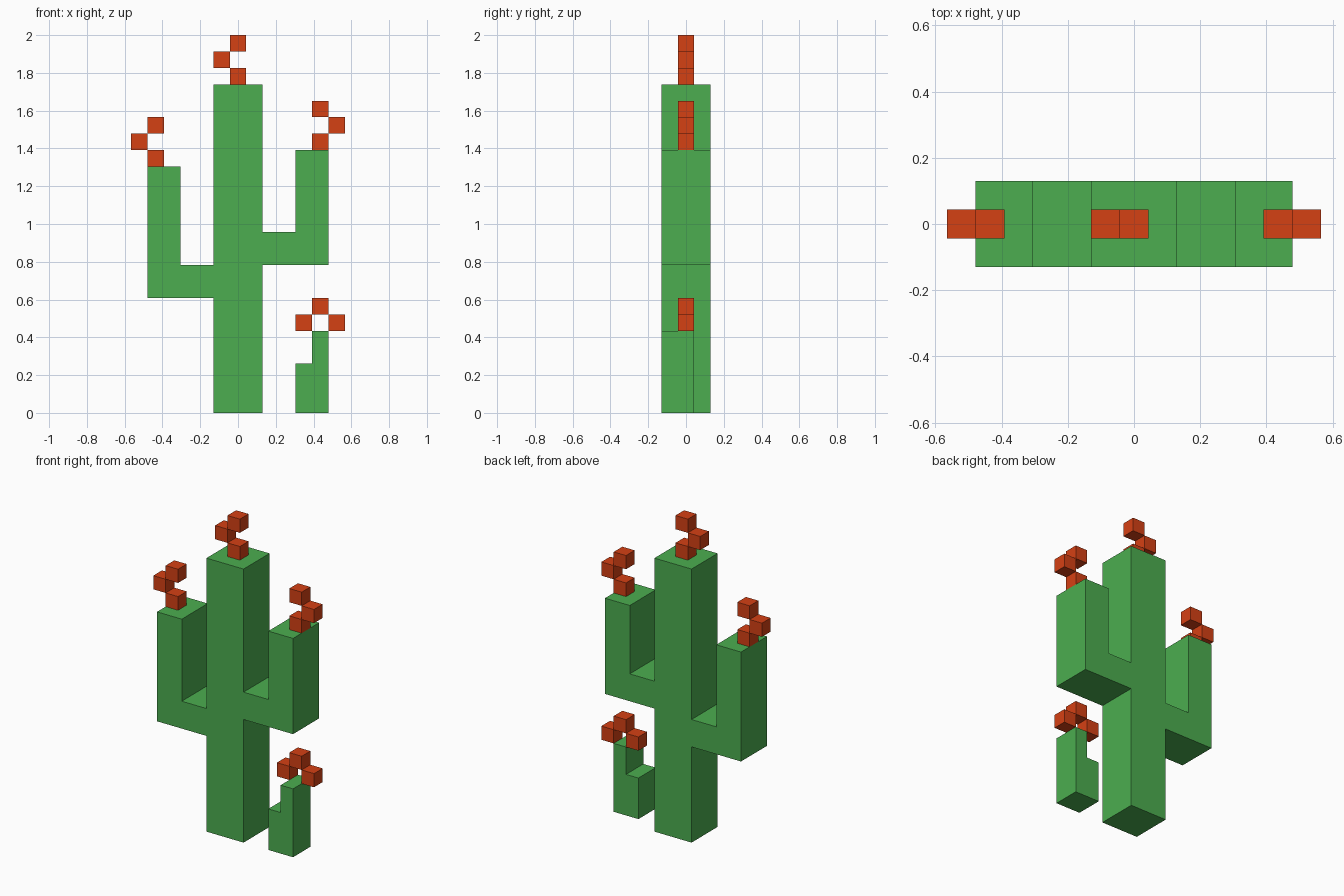
import bpy
import bmesh

U = 2 / 23  # size of one block

cube = bpy.data.objects.get("Cube")
if cube:
    bpy.data.objects.remove(cube, do_unlink=True)


def make_material(name, rgb):
    mat = bpy.data.materials.new(name)
    mat.use_nodes = True
    color = (*rgb, 1)
    mat.diffuse_color = color
    mat.node_tree.nodes["Principled BSDF"].inputs["Base Color"].default_value = color
    return mat


green = make_material("cactus green", (0.072, 0.423, 0.080))
red = make_material("flower red", (0.665, 0.052, 0.007))


def finish(name, bm, mat):
    bmesh.ops.recalc_face_normals(bm, faces=bm.faces)
    mesh = bpy.data.meshes.new(name)
    bm.to_mesh(mesh)
    bm.free()
    mesh.materials.append(mat)
    bpy.context.collection.objects.link(bpy.data.objects.new(name, mesh))


def extrude_outline(name, outline, front, back):
    """Extrude a front outline of (x, z) block units from front to back."""
    bm = bmesh.new()
    face = bm.faces.new([bm.verts.new((x * U, front * U, z * U)) for x, z in outline])
    result = bmesh.ops.extrude_face_region(bm, geom=[face], use_keep_orig=True)
    verts = [v for v in result["geom"] if isinstance(v, bmesh.types.BMVert)]
    bmesh.ops.translate(bm, verts=verts, vec=(0, (back - front) * U, 0))
    finish(name, bm, green)


def flower(name, x, z, offsets):
    """Cluster of single blocks around a base block centred at x, resting on z."""
    bm = bmesh.new()
    for dx, dz in offsets:
        verts = bmesh.ops.create_cube(bm, size=U)["verts"]
        bmesh.ops.translate(bm, verts=verts, vec=((x + dx) * U, 0, (z + dz + 0.5) * U))
    finish(name, bm, red)


# Trunk with both raised arms as one continuous body
extrude_outline("cactus_body", [
    (-1.5, 0), (1.5, 0), (1.5, 9), (5.5, 9), (5.5, 16), (3.5, 16), (3.5, 11),
    (1.5, 11), (1.5, 20), (-1.5, 20), (-1.5, 9), (-3.5, 9), (-3.5, 15),
    (-5.5, 15), (-5.5, 7), (-1.5, 7)], -1.5, 1.5)

# Small stepped cactus beside the trunk
extrude_outline("small_cactus", [
    (3.5, 0), (5.5, 0), (5.5, 5), (4.5, 5), (4.5, 3), (3.5, 3)], -1.5, 0.5)

# Flowers on every tip
bend_right = [(0, 0), (-1, 1), (0, 2)]
bend_left = [(0, 0), (1, 1), (0, 2)]
flower("trunk_flower", 0, 20, bend_right)
flower("right_arm_flower", -5, 15, bend_right)
flower("left_arm_flower", 5, 16, bend_left)
flower("small_cactus_flower", 5, 5, [(-1, 0), (0, 1), (1, 0)])
